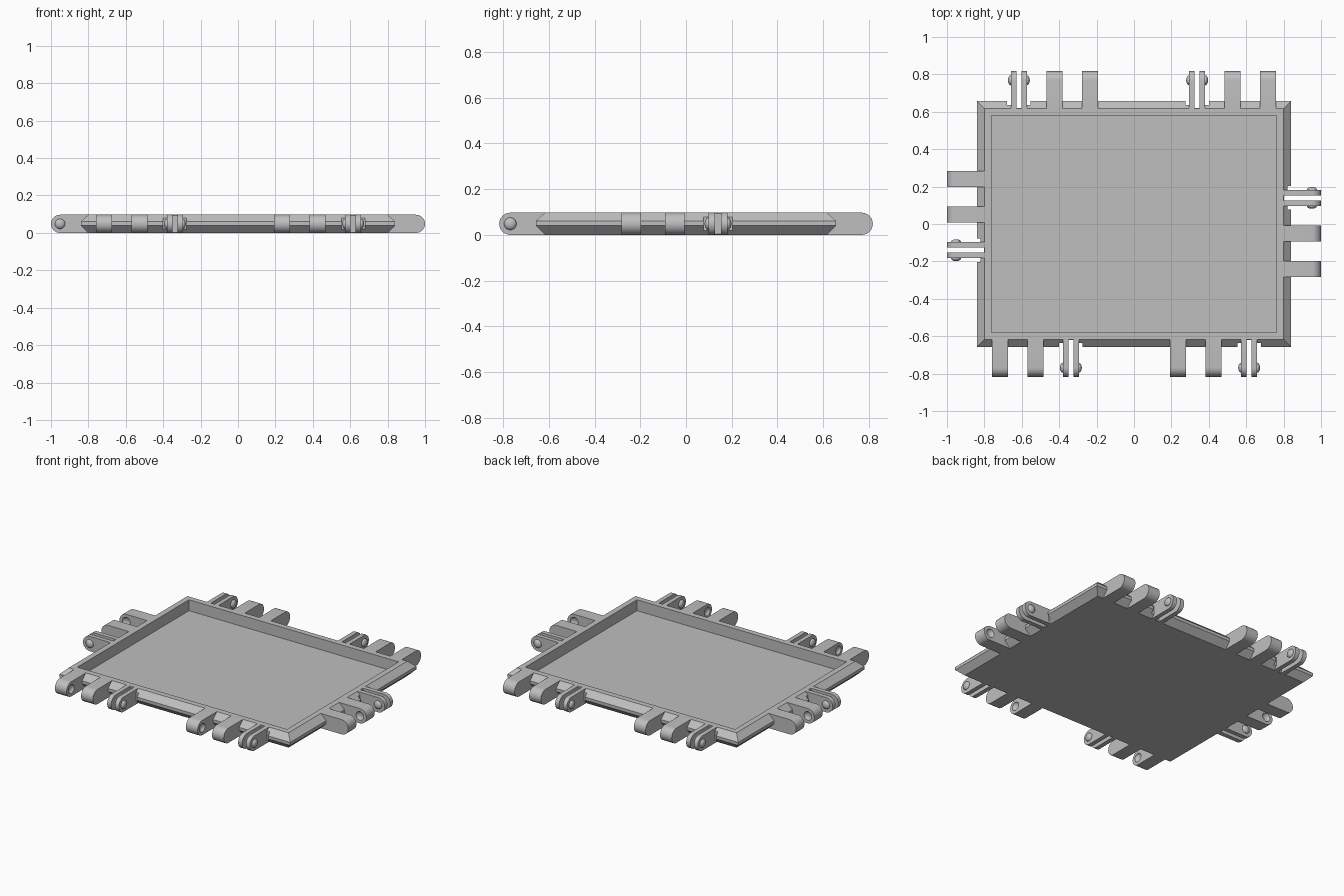
import bpy, bmesh, math
from mathutils import Matrix, Vector

if "Cube" in bpy.data.objects:
    bpy.data.objects.remove(bpy.data.objects["Cube"])

HEIGHT = 0.097
R = HEIGHT / 2          # rounded hinge end
REACH = 0.2             # hinge length beyond the rim
HALF = 0.0425           # half width of a hinge
SLOT = 0.0135           # half gap between the clip prongs
PITCH = 0.19
EDGE_X, EDGE_Y = 0.80, 0.617

grey = bpy.data.materials.new("plain_grey")
grey.use_nodes = True
colour = (0.52, 0.52, 0.52, 1)
grey.diffuse_color = colour
grey.node_tree.nodes["Principled BSDF"].inputs["Base Color"].default_value = colour
parts = []


def finish(bm, name, keep=True):
    """Turn a bmesh into an object."""
    bmesh.ops.recalc_face_normals(bm, faces=bm.faces)
    mesh = bpy.data.meshes.new(name)
    bm.to_mesh(mesh)
    bm.free()
    mesh.materials.append(grey)
    obj = bpy.data.objects.new(name, mesh)
    bpy.context.collection.objects.link(obj)
    if keep:
        parts.append(obj)
    return obj


def cut(obj, bm):
    """Subtract a bmesh from an object and drop the cutter."""
    cutter = finish(bm, "cutter", keep=False)
    cutter.hide_render = True
    mod = obj.modifiers.new("cut", "BOOLEAN")
    mod.operation, mod.solver, mod.object = "DIFFERENCE", "EXACT", cutter
    bpy.context.view_layer.objects.active = obj
    bpy.ops.object.modifier_apply(modifier=mod.name)
    bpy.data.objects.remove(cutter)


def add_arm(bm, x0, x1):
    """Flat bar with a rounded end, from the rim outwards along -y."""
    profile = [(0, 0)]
    for i in range(17):
        a = -math.pi / 2 + math.pi * i / 16
        profile.append((-(REACH - R) - R * math.cos(a), R + R * math.sin(a)))
    profile.append((0, HEIGHT))
    face = bm.faces.new([bm.verts.new((x0, y, z)) for y, z in profile])
    ext = bmesh.ops.extrude_face_region(bm, geom=[face])
    moved = [g for g in ext["geom"] if isinstance(g, bmesh.types.BMVert)]
    bmesh.ops.translate(bm, vec=Vector((x1 - x0, 0, 0)), verts=moved)


def add_dome(bm, x, radius):
    """Flattened ball on the hinge axis, with its poles along x."""
    m = (Matrix.Translation((x, R - REACH, R)) @ Matrix.Diagonal((0.016, radius, radius, 1))
         @ Matrix.Rotation(math.pi / 2, 4, "Y"))
    bmesh.ops.create_uvsphere(bm, u_segments=24, v_segments=12, radius=1, matrix=m)


def add_box(bm, m, x, y0, y1):
    size = Matrix.Diagonal((2 * x, y1 - y0, 0.3, 1))
    bmesh.ops.create_cube(bm, size=1, matrix=m @ Matrix.Translation((0, (y0 + y1) / 2, R)) @ size)


# Tray: stacked rectangles for the bevelled edge, rim and recess
tray = bmesh.new()
rings = []
for dx, dy, z in [(0, 0, 0), (0.04, 0.04, 0.04), (0.04, 0.04, 0.06),
                  (0, 0, HEIGHT), (-0.037, -0.037, HEIGHT), (-0.037, -0.037, 0.025)]:
    hx, hy = EDGE_X + dx, EDGE_Y + dy
    rings.append([tray.verts.new((sx * hx, sy * hy, z))
                  for sx, sy in ((-1, -1), (1, -1), (1, 1), (-1, 1))])
for low, high in zip(rings, rings[1:]):
    for i in range(4):
        j = (i + 1) % 4
        tray.faces.new((low[i], low[j], high[j], high[i]))
tray.faces.new(rings[0])
tray.faces.new(rings[-1])
tray = finish(tray, "tray")

# Hinge groups: two socket knuckles and one split clip each
sides = [("front", 0, EDGE_Y, (-0.5275, 0.4255)), ("back", 180, EDGE_Y, (-0.5275, 0.4255)),
         ("right", -90, EDGE_X, (-0.05,)), ("left", 90, EDGE_X, (-0.05,))]
for side, angle, edge, centres in sides:
    turn = Matrix.Rotation(math.radians(angle), 4, "Z")
    for n, centre in enumerate(centres, 1):
        # Knuckles with dimples on the facing sides
        for k, facing in ((-1, 1), (0, -1)):
            m = turn @ Matrix.Translation((centre + k * PITCH, -edge, 0))
            bm = bmesh.new()
            add_arm(bm, -HALF, HALF)
            bm.transform(m)
            knuckle = finish(bm, f"{side}_knuckle_{n}_{k + 2}")
            bm = bmesh.new()
            add_dome(bm, facing * HALF, 0.028)
            bm.transform(m)
            cut(knuckle, bm)
        # Clip prongs with round bumps on the outer sides
        m = turn @ Matrix.Translation((centre + PITCH, -edge, 0))
        bm = bmesh.new()
        for s in (-1, 1):
            add_arm(bm, *sorted((s * SLOT, s * HALF)))
            add_dome(bm, s * HALF, 0.027)
        bm.transform(m)
        finish(bm, f"{side}_clip_{n}")
        # Clearance notch and slot in the tray edge
        for half, start in ((0.063, -0.02), (SLOT, -0.003)):
            bm = bmesh.new()
            add_box(bm, m, half, -0.08, start)
            cut(tray, bm)

# Smooth the rounded ends and bumps, keep the edges sharp
bpy.ops.object.select_all(action="DESELECT")
for obj in parts:
    obj.select_set(True)
bpy.context.view_layer.objects.active = tray
bpy.ops.object.shade_smooth_by_angle(angle=math.radians(30))
